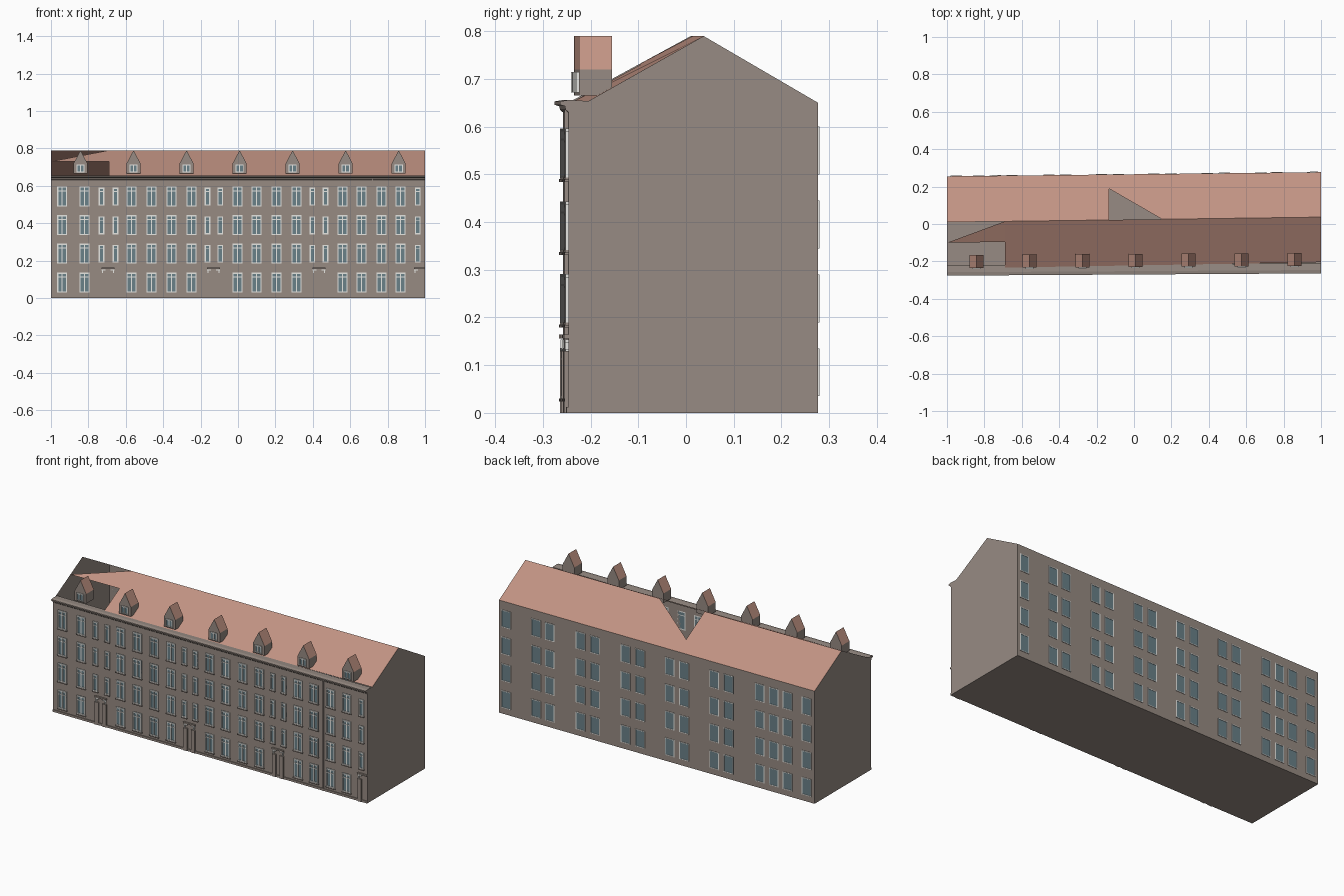
import bpy, bmesh, math

if "Cube" in bpy.data.objects:
    bpy.data.objects.remove(bpy.data.objects["Cube"])


def srgb(r, g, b):
    f = lambda c: (c / 255 / 12.92) if c <= 10 else ((c / 255 + 0.055) / 1.055) ** 2.4
    return (f(r), f(g), f(b), 1)


def material(name, *rgb):
    m = bpy.data.materials.new(name)
    m.diffuse_color = srgb(*rgb)
    m.use_nodes = True
    m.node_tree.nodes["Principled BSDF"].inputs["Base Color"].default_value = m.diffuse_color
    return m


WALL = material("grey_plaster", 151, 139, 131)
ROOF = material("clay_roof", 193, 147, 131)
GLASS = material("window_glass", 106, 129, 137)
WHITE = material("white_frame", 232, 232, 228)

EAVE, RIDGE = 0.65, 0.79


# The plan is slightly skewed: wall and ridge lines as functions of x
def front(x):
    return -0.252 + 0.006 * x


def back(x):
    return 0.266 + 0.011 * x


def ridge(x):
    return 0.0235 + 0.0135 * x


def eave(x):
    return -0.222 + 0.018 * x


def finish(name, bm, *mats):
    mesh = bpy.data.meshes.new(name)
    bm.to_mesh(mesh)
    bm.free()
    for m in mats:
        mesh.materials.append(m)
    ob = bpy.data.objects.new(name, mesh)
    bpy.context.collection.objects.link(ob)
    return ob


def face(bm, pts, mat=0):
    f = bm.faces.new([bm.verts.new(p) for p in pts])
    f.material_index = mat
    return f


def box(bm, x0, x1, z0, z1, line, d0, d1):
    """Box that follows a wall line, from offset d0 to d1 in y."""
    v = [bm.verts.new((x, line(x) + d, z)) for z in (z0, z1)
         for x, d in ((x0, d0), (x1, d0), (x1, d1), (x0, d1))]
    for q in ((3, 2, 1, 0), (4, 5, 6, 7), (0, 1, 5, 4),
              (1, 2, 6, 5), (2, 3, 7, 6), (3, 0, 4, 7)):
        bm.faces.new([v[i] for i in q])
    bmesh.ops.recalc_face_normals(bm, faces=bm.faces)


# Walls: an open shell with a floor and two gables
bm = bmesh.new()
f0, f1, b0, b1 = front(-1), front(1), back(-1), back(1)
face(bm, [(-1, f0, 0), (1, f1, 0), (1, f1, EAVE), (-1, f0, EAVE)])
face(bm, [(1, b1, 0), (-1, b0, 0), (-1, b0, EAVE), (1, b1, EAVE)])
face(bm, [(-1, b0, 0), (1, b1, 0), (1, f1, 0), (-1, f0, 0)])
for s in (-1, 1):
    pts = [(s, front(s), 0), (s, back(s), 0), (s, back(s), EAVE),
           (s, ridge(s), RIDGE), (s, eave(s), EAVE + 0.004), (s, front(s), EAVE)]
    face(bm, pts if s > 0 else pts[::-1])
finish("walls", bm, WALL)

# Roof: thin slopes with an open bay at the left front and a notch at the back
bm = bmesh.new()
R = lambda x: (x, ridge(x), RIDGE)
E = lambda x: (x, eave(x), EAVE + 0.004)
B = lambda x: (x, back(x), EAVE)
BAY = -0.69


def slope(x, z):
    t = (z - EAVE - 0.004) / (RIDGE - EAVE - 0.004)
    return (x, eave(x) + t * (ridge(x) - eave(x)), z)


face(bm, [E(BAY), E(1), R(1), R(BAY)])
face(bm, [slope(-1, 0.73), slope(BAY, 0.73), R(BAY)])
tip = (-0.135, 0.19, EAVE + (RIDGE - EAVE) * (back(-0.135) - 0.19)
       / (back(-0.135) - ridge(-0.135)))
face(bm, [B(-0.135), B(-1), R(-1), R(-0.135), tip])
face(bm, [B(1), B(-0.135), tip, R(0.15), R(1)])
finish("roof", bm, ROOF)

# Cornice: swept profile along the front eave
bm = bmesh.new()
prof = [(0.0, 0.63), (-0.006, 0.635), (-0.008, 0.643), (-0.018, 0.646),
        (-0.018, 0.653), (0.0, 0.656), (0.036, 0.654), (0.036, 0.649), (0.0, 0.649)]
ends = [[(s, front(s) + d, z) for d, z in prof] for s in (-1, 1)]
for i in range(len(prof)):
    j = (i + 1) % len(prof)
    face(bm, [ends[0][i], ends[0][j], ends[1][j], ends[1][i]])
face(bm, ends[0])
face(bm, ends[1])
bmesh.ops.remove_doubles(bm, verts=bm.verts, dist=1e-5)
bmesh.ops.recalc_face_normals(bm, faces=bm.faces)
finish("cornice", bm, WALL)

# Plinth and downpipe
bm = bmesh.new()
box(bm, -1, 1, 0, 0.012, front, -0.005, 0)
finish("plinth", bm, WALL)
bm = bmesh.new()
box(bm, 0.717, 0.723, 0, 0.64, front, -0.007, 0)
finish("downpipe", bm, WALL)

frames, panes, sills = bmesh.new(), bmesh.new(), bmesh.new()


def window(x, z0, z1, w, line, out, mullion=True, transom=True, t=0.006, d=0.006):
    """Framed window; out is -1 for front walls and 1 for the back."""
    h = w / 2
    box(panes, x - h, x + h, z0, z1, line, 0, out * d * 0.35)
    bars = [(x - h, x - h + t, z0, z1), (x + h - t, x + h, z0, z1),
            (x - h + t, x + h - t, z0, z0 + t), (x - h + t, x + h - t, z1 - t, z1)]
    if mullion:
        bars.append((x - t / 2, x + t / 2, z0 + t, z1 - t))
    if transom:
        zt = z0 + (z1 - z0) * 0.76
        bars.append((x - h + t, x + h - t, zt, zt + t * 0.7))
    for b in bars:
        box(frames, *b, line, 0, out * d)


# Front windows: wide room windows and narrow stair windows
WIDE = (-0.94, -0.82, -0.57, -0.463, -0.356, -0.249, -0.003, 0.099,
        0.206, 0.313, 0.559, 0.66, 0.767, 0.869)
NARROW = (-0.73, -0.655, -0.163, -0.094, 0.398, 0.468, 0.962)
ROWS = (0.03, 0.185, 0.337, 0.49)
for z in ROWS:
    for x in WIDE:
        window(x, z, z + 0.106, 0.054, front, -1)
        box(sills, x - 0.03, x + 0.03, z - 0.006, z, front, -0.008, 0)
    for x in NARROW if z > 0.1 else ():
        window(x, z + 0.004, z + 0.1, 0.03, front, -1, mullion=False)
        box(sills, x - 0.017, x + 0.017, z - 0.002, z + 0.004, front, -0.008, 0)

# Back windows: single pane with a thin frame
for x in (0.955, 0.765, 0.678, 0.482, 0.392, 0.197, 0.106, -0.083, -0.174,
          -0.365, -0.455, -0.653, -0.742, -0.83, -0.95):
    for z in (0.085, 0.24, 0.395, 0.55):
        window(x, z - 0.05, z + 0.05, 0.06, back, 1, False, False, 0.004, 0.003)

# Entrances: side posts, lintel, recessed-looking leaf and small corner lights
doors = bmesh.new()
for x in (-0.695, -0.131, 0.433, 0.976):
    for s in (-1, 1):
        p = x + s * 0.024
        if p > 0.985:
            continue
        box(doors, p - 0.012, p + 0.012, 0, 0.13, front, -0.008, 0)
        box(frames, p - 0.011, p + 0.011, 0.148, 0.154, front, -0.007, 0)
        box(frames, p - s * -0.005 - 0.003, p + s * 0.005 + 0.003, 0.133, 0.148, front, -0.007, 0)
    box(doors, x - 0.036, min(x + 0.036, 1), 0.156, 0.164, front, -0.01, 0)
finish("doorways", doors, WALL)

# Dormers: small gabled boxes along the front slope
bm = bmesh.new()
for i in range(7):
    x = -0.842 + 0.2835 * i
    y0 = front(x) + 0.022
    y1, h, lo, mid = y0 + 0.07, 0.037, 0.665, 0.72
    sec = [(x - h, lo), (x + h, lo), (x + h, mid), (x, RIDGE), (x - h, mid)]
    a = [(px, y0, pz) for px, pz in sec]
    b = [(px, y1, pz) for px, pz in sec]
    face(bm, a)
    face(bm, b[::-1])
    for j in range(5):
        k = (j + 1) % 5
        face(bm, [a[k], a[j], b[j], b[k]], 1 if j in (2, 3) else 0)
    window(x, 0.672, 0.715, 0.044, lambda _, y=y0: y, -1, True, False, 0.005)
finish("dormers", bm, WALL, ROOF)

finish("window_frames", frames, WHITE)
finish("window_panes", panes, GLASS)
finish("window_sills", sills, WALL)
